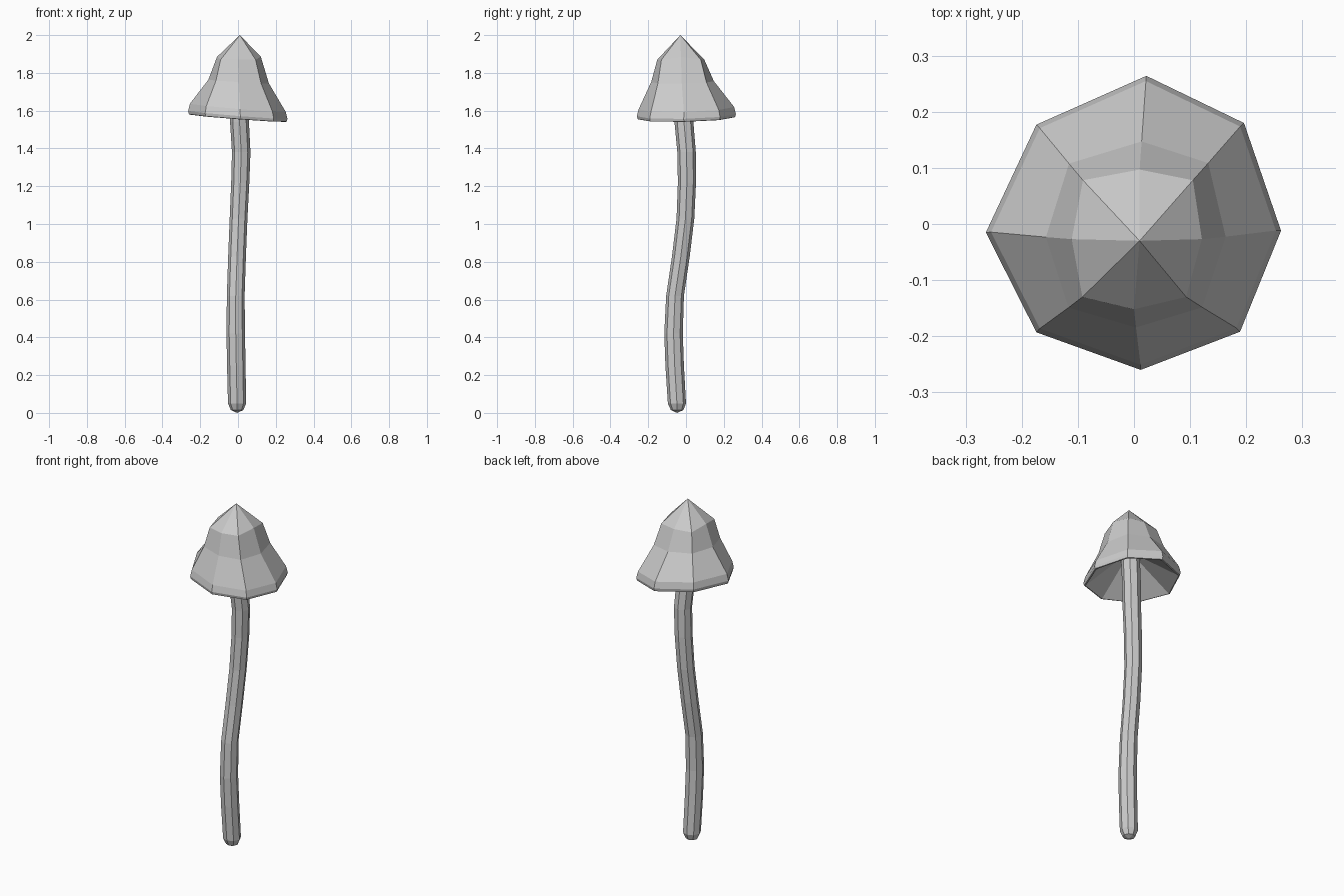
import bpy
from math import cos, sin, pi

if "Cube" in bpy.data.objects:
    bpy.data.objects.remove(bpy.data.objects["Cube"])

N = 8


def ring(cx, cy, z, r):
    return [(cx + r * cos(2 * pi * i / N), cy + r * sin(2 * pi * i / N), z) for i in range(N)]


def loft(name, rings, start=None, end=None):
    """Skin a list of 8-point rings, with optional pole points at either end."""
    verts = [p for r in rings for p in r]
    faces = []
    for k in range(len(rings) - 1):
        for i in range(N):
            j = (i + 1) % N
            faces.append((k * N + i, k * N + j, (k + 1) * N + j, (k + 1) * N + i))
    if start:
        verts.append(start)
        faces += [((i + 1) % N, i, len(verts) - 1) for i in range(N)]
    if end:
        b = (len(rings) - 1) * N
        verts.append(end)
        faces += [(b + i, b + (i + 1) % N, len(verts) - 1) for i in range(N)]
    mesh = bpy.data.meshes.new(name)
    mesh.from_pydata(verts, [], faces)
    obj = bpy.data.objects.new(name, mesh)
    bpy.context.collection.objects.link(obj)
    return obj


# Stem: gently curved octagonal tube with rounded foot (x, y, z, radius)
stem_path = [(-0.005, -0.047, 0.015, 0.033), (-0.005, -0.048, 0.05, 0.048),
             (-0.009, -0.06, 0.25, 0.049), (-0.012, -0.066, 0.42, 0.049),
             (-0.012, -0.058, 0.62, 0.047), (-0.005, -0.027, 0.83, 0.047),
             (0.003, -0.003, 1.03, 0.047), (0.012, 0.005, 1.22, 0.048),
             (0.017, 0.003, 1.38, 0.049), (0.008, -0.011, 1.54, 0.05),
             (0.008, -0.022, 1.74, 0.05)]
loft("stem", [ring(*p) for p in stem_path],
     start=(-0.005, -0.047, 0.0), end=(0.008, -0.024, 1.78))

# Cap: slightly irregular, tilted bell with a hollow underside
rim = [(0.262, -0.012), (0.196, 0.18), (0.022, 0.264), (-0.174, 0.177),
       (-0.264, -0.015), (-0.174, -0.193), (0.012, -0.26), (0.189, -0.192)]
crown = [(0.121, -0.027), (0.105, 0.078), (0.01, 0.097), (-0.091, 0.078),
         (-0.111, -0.027), (-0.092, -0.13), (0.0, -0.152), (0.093, -0.13)]


def cap_ring(t, z, tilt=0.0, s=1.0):
    """Blend rim outline (t=0) to crown outline (t=1), with a tilt across x."""
    pts = []
    for (rx, ry), (cx, cy) in zip(rim, crown):
        x, y = (rx + (cx - rx) * t) * s, (ry + (cy - ry) * t) * s
        pts.append((x, y, z - tilt * x + 0.3 * tilt * y))
    return pts


shoulder = [(x, y, 1.885 if i % 4 == 0 else 1.87) for i, (x, y) in enumerate(crown)]
loft("cap", [ring(0.008, -0.018, 1.71, 0.045),
             cap_ring(0, 1.56, 0.075, 0.96),
             cap_ring(0, 1.562, 0.075, 0.985),
             cap_ring(0, 1.578, 0.08),
             cap_ring(0, 1.615, 0.085, 0.965),
             cap_ring(0.7, 1.755, 0.06),
             shoulder],
     end=(0.01, -0.03, 2.0))
